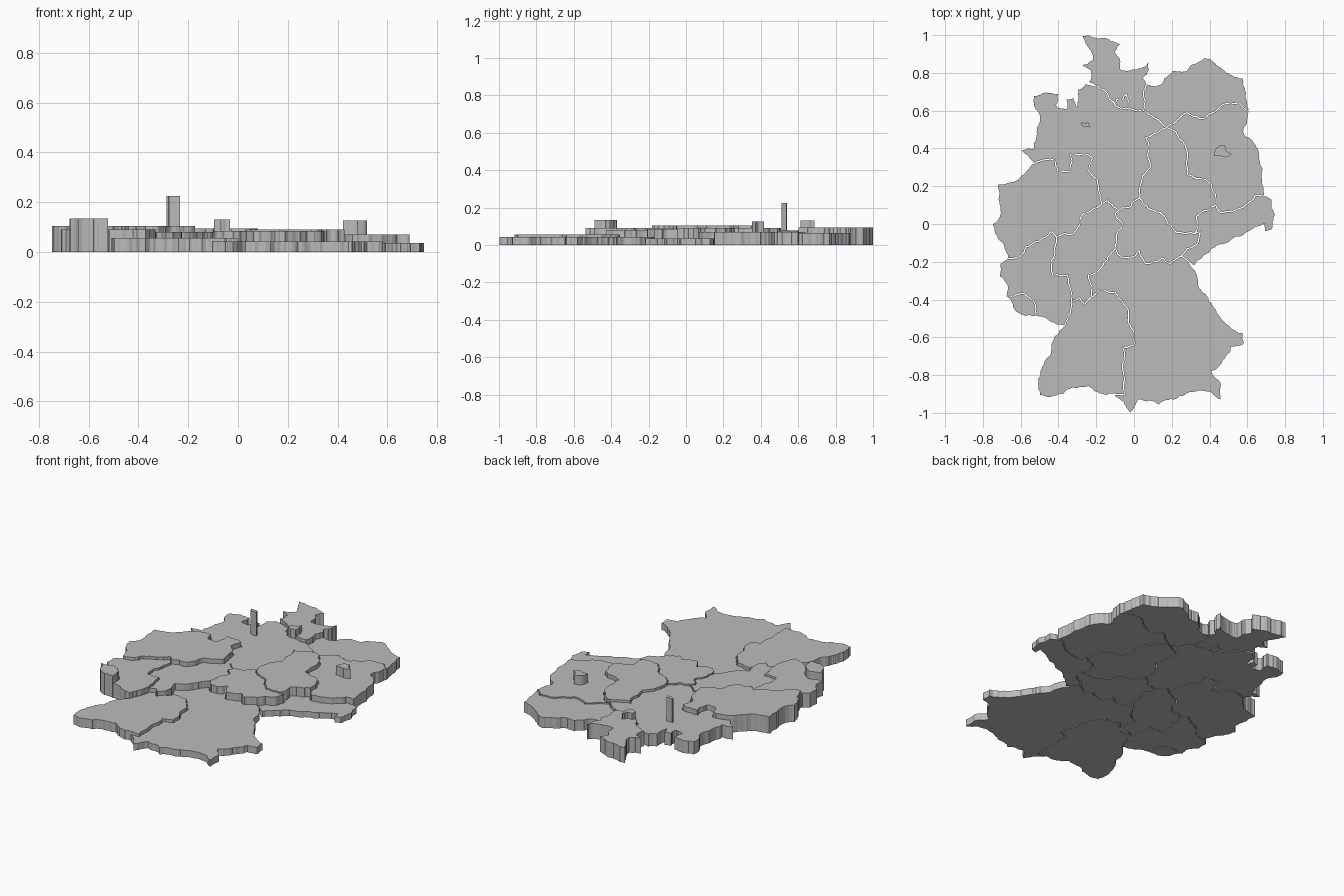
import bpy
import bmesh
import random
from mathutils import Vector

random.seed(4)
default_cube = bpy.data.objects.get("Cube")
if default_cube:
    bpy.data.objects.remove(default_cube, do_unlink=True)

GAP = 0.003        # half the groove between neighbouring regions
ROUGHNESS = 0.13   # how ragged the borders are

grey = bpy.data.materials.new("plain grey")
grey.use_nodes = True
grey.diffuse_color = (0.5, 0.5, 0.5, 1)
grey.node_tree.nodes["Principled BSDF"].inputs["Base Color"].default_value = (0.5, 0.5, 0.5, 1)

# Height of each region
HEIGHTS = {
    "north_cape": 0.095, "harbour": 0.13, "north_east": 0.065,
    "east": 0.07, "north_west": 0.078, "middle_east": 0.09,
    "east_hills": 0.036, "inner_hills": 0.085, "centre": 0.08,
    "west": 0.105, "west_valley": 0.09, "west_pocket": 0.135,
    "south_west": 0.057, "south": 0.042,
}

# Shared border lines in hundredths; "outside" marks the outer rim
BORDERS = []


def border(first, second, *points):
    BORDERS.append((first, second, [Vector(p) / 100 for p in points]))


# Outer rim, clockwise from the north
border("north_cape", "outside", (-20, 73), (-24, 75), (-23, 81), (-28, 84), (-22, 87),
       (-25, 94), (-28, 100), (-21, 99), (-12, 97), (-7, 95), (-10, 91), (-7, 87),
       (-7, 82), (0, 82), (8, 86), (8, 81), (5, 77), (7, 74))
border("north_east", "outside", (7, 74), (11, 73), (15, 75), (18, 79), (20, 81), (27, 81),
       (32, 85), (38, 88), (42, 86), (47, 82), (52, 79), (58, 77), (59, 71), (60, 65), (61, 60))
border("east", "outside", (61, 60), (60, 53), (58, 49), (62, 45), (66, 40), (67, 32),
       (68, 24), (69, 15))
border("east_hills", "outside", (69, 15), (73, 13), (75, 5), (73, -3), (69, -4), (69, 0),
       (64, -2), (58, -6), (50, -10), (42, -13), (37, -17), (32, -22), (29, -20))
border("south", "outside", (29, -20), (33, -26), (35, -34), (40, -41), (44, -47), (51, -54),
       (58, -58), (58, -64), (52, -65), (49, -70), (41, -78), (46, -84), (46, -93),
       (40, -89), (32, -89), (22, -93), (13, -96), (3, -93), (-2, -100), (-6, -94), (-11, -90))
border("south_west", "outside", (-11, -90), (-18, -90), (-24, -86), (-33, -87), (-37, -90),
       (-50, -91), (-51, -85), (-48, -74), (-44, -64), (-37, -54))
border("west_valley", "outside", (-37, -54), (-44, -52), (-52, -49))
border("west_pocket", "outside", (-52, -49), (-58, -49), (-63, -46), (-68, -38))
border("west_valley", "outside", (-68, -38), (-67, -34), (-71, -28), (-71, -21), (-67, -18))
border("west", "outside", (-67, -18), (-70, -10), (-74, -4), (-75, 0), (-71, 5), (-72, 13),
       (-72, 21), (-63, 23), (-58, 27), (-53, 32))
border("north_west", "outside", (-53, 32), (-60, 39), (-53, 40), (-52, 46), (-50, 56),
       (-53, 62), (-53, 68), (-40, 69), (-41, 63), (-36, 61), (-36, 66), (-32, 67),
       (-30, 62), (-30, 71), (-26, 74), (-20, 73))

# Northern inner borders
border("north_cape", "north_west", (-20, 73), (-16, 71), (-13, 66), (-10, 63))
border("north_cape", "harbour", (-10, 63), (-9, 66), (-6, 66), (-4, 69), (-3, 65), (-3, 61))
border("harbour", "north_west", (-10, 63), (-7, 61), (-3, 61))
border("north_cape", "north_west", (-3, 61), (1, 60), (5, 60))
border("north_cape", "north_east", (5, 60), (6, 65), (5, 69), (7, 74))
border("north_east", "north_west", (5, 60), (8, 58), (13, 55), (17, 51))
border("north_east", "east", (17, 51), (20, 53), (24, 56), (28, 59), (33, 57), (38, 56),
       (42, 59), (50, 64), (56, 64), (61, 60))

# Eastern inner borders
border("north_west", "middle_east", (17, 51), (11, 48), (6, 46), (8, 40), (9, 30), (4, 22), (3, 14))
border("middle_east", "east", (17, 51), (22, 49), (27, 42), (28, 34), (28, 26), (35, 24),
       (41, 21), (43, 16), (43, 10))
border("east_hills", "east", (43, 10), (46, 6), (53, 7), (59, 10), (64, 15), (69, 15))
border("middle_east", "east_hills", (43, 10), (37, 7), (33, 4), (34, -1), (32, -5))
border("middle_east", "inner_hills", (3, 14), (8, 8), (14, 6), (18, 0), (22, -4), (27, -5), (32, -5))
border("east_hills", "inner_hills", (32, -5), (35, -4), (33, -11), (28, -13), (25, -17))
border("east_hills", "south", (25, -17), (29, -20))
border("inner_hills", "south", (25, -17), (19, -21), (15, -18), (11, -20), (6, -21),
       (3, -14), (-2, -18), (-6, -18), (-10, -13))
border("inner_hills", "north_west", (3, 14), (-2, 9), (-7, 8))

# Central and western inner borders
border("inner_hills", "centre", (-7, 8), (-10, 5), (-6, 0), (-9, -5), (-10, -13))
border("centre", "north_west", (-7, 8), (-11, 9), (-14, 13), (-17, 11))
border("west", "north_west", (-17, 11), (-18, 16), (-20, 24), (-24, 28), (-22, 35), (-27, 37),
       (-34, 37), (-34, 28), (-40, 28), (-42, 34), (-47, 34), (-53, 32))
border("west", "centre", (-17, 11), (-23, 7), (-28, 4), (-29, -1), (-32, -5), (-37, -5), (-41, -7))
border("west", "west_valley", (-41, -7), (-44, -4), (-50, -9), (-57, -12), (-60, -17), (-67, -18))
border("centre", "west_valley", (-41, -7), (-42, -13), (-44, -20), (-43, -27), (-35, -27),
       (-34, -33), (-33, -41))
border("west_pocket", "west_valley", (-68, -38), (-63, -38), (-58, -37), (-53, -41), (-52, -49))

# Southern inner borders
border("centre", "south_west", (-33, -41), (-29, -39), (-26, -43), (-23, -39))
border("centre", "south", (-23, -39), (-24, -27), (-18, -24), (-14, -19), (-10, -13))
border("west_valley", "south_west", (-33, -41), (-35, -49), (-37, -54))
border("south_west", "south", (-23, -39), (-19, -35), (-10, -36), (-5, -43), (-3, -52),
       (0, -59), (0, -64), (-6, -66), (-6, -77), (-5, -90), (-11, -90))


def ragged(points):
    """Break a line into small, irregular steps by shifting midpoints."""
    while max((b - a).length for a, b in zip(points, points[1:])) > 0.016:
        finer = [points[0]]
        for a, b in zip(points, points[1:]):
            if (b - a).length > 0.012:
                side = Vector((a.y - b.y, b.x - a.x))
                finer.append((a + b) / 2 + side * random.uniform(-ROUGHNESS, ROUGHNESS))
            finer.append(b)
        points = finer
    return points


def outline(name, lines):
    """Join all the border lines of one region end to end."""
    pieces = [line for first, second, line in lines if name in (first, second)]
    loop = list(pieces.pop(0))
    while pieces:
        for i, piece in enumerate(pieces):
            if (piece[0] - loop[-1]).length < GAP:
                loop += piece[1:]
                break
            if (piece[-1] - loop[-1]).length < GAP:
                loop += piece[-2::-1]
                break
        else:
            break
        pieces.pop(i)
    return loop[:-1]


def slab(name, loop, bottom, top):
    """Extrude an outline into a flat-topped slab, pulled in by the groove."""
    pairs = list(zip(loop, loop[1:] + loop[:1]))
    if sum(a.x * b.y - a.y * b.x for a, b in pairs) < 0:
        loop = loop[::-1]
    bm = bmesh.new()
    verts = []
    for i, p in enumerate(loop):
        along = (loop[(i + 1) % len(loop)] - loop[i - 1]).normalized()
        inner = p + Vector((-along.y, along.x)) * GAP
        verts.append(bm.verts.new((inner.x, inner.y, bottom)))
    base = bm.faces.new(verts)
    raised = bmesh.ops.extrude_face_region(bm, geom=[base], use_keep_orig=True)["geom"]
    moved = [v for v in raised if isinstance(v, bmesh.types.BMVert)]
    bmesh.ops.translate(bm, verts=moved, vec=(0, 0, top - bottom))
    bmesh.ops.recalc_face_normals(bm, faces=bm.faces)
    mesh = bpy.data.meshes.new(name)
    bm.to_mesh(mesh)
    bm.free()
    mesh.materials.append(grey)
    bpy.context.collection.objects.link(bpy.data.objects.new(name, mesh))


# Region slabs
lines = [(first, second, ragged(line)) for first, second, line in BORDERS]
for name, height in HEIGHTS.items():
    slab(name, outline(name, lines), 0, height)

# City towers standing inside their regions
capital = [(42, 36), (44, 41), (48, 42), (49, 39), (52, 37), (48, 35)]
river_port = [(-29, 54), (-27, 54), (-24, 54), (-23, 51), (-26, 51), (-28, 52)]
for name, points, top in (("capital_tower", capital, 0.127), ("river_port_tower", river_port, 0.225)):
    ring = [Vector(p) / 100 for p in points]
    slab(name, ragged(ring + ring[:1])[:-1], 0.03, top)
